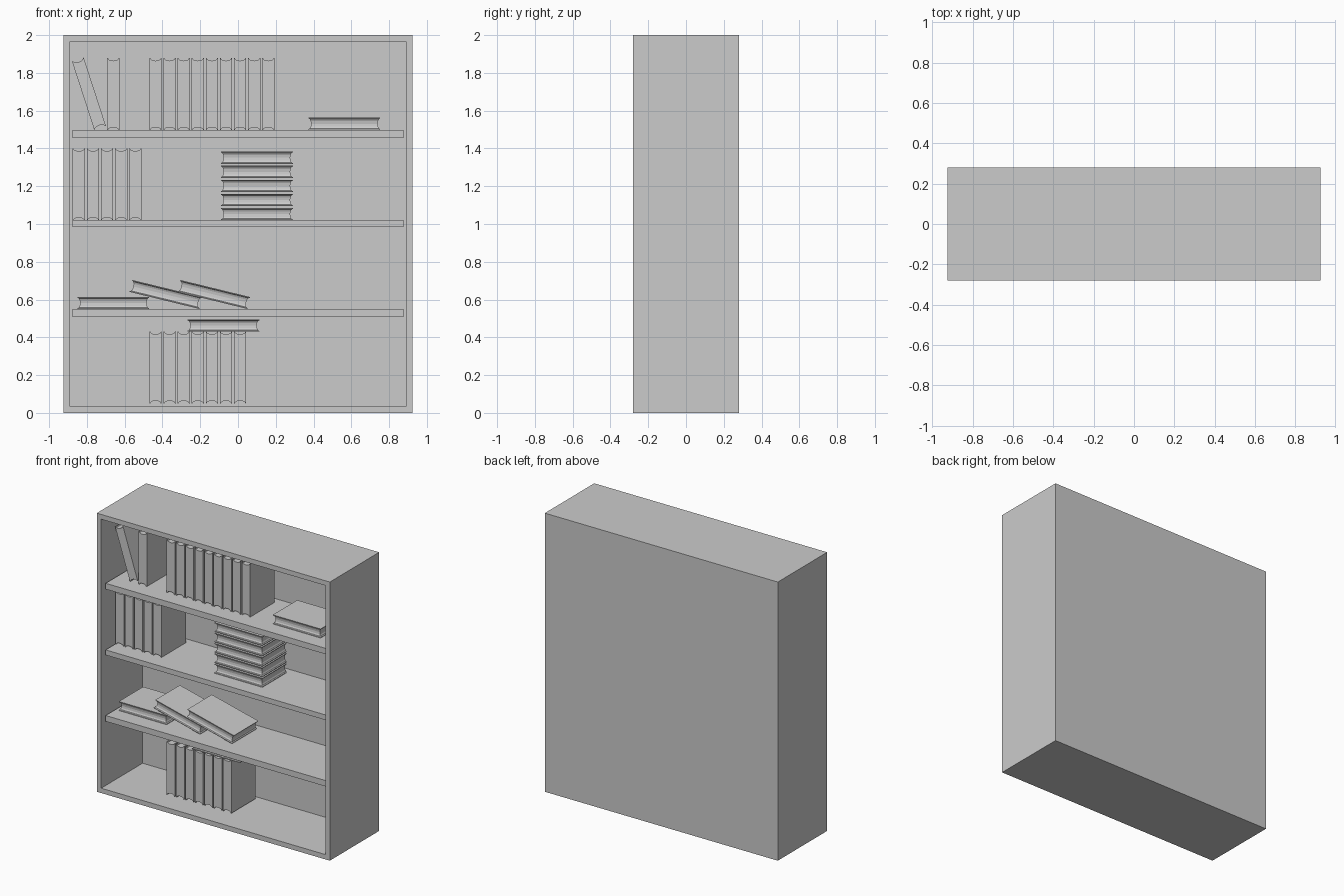
import bpy, bmesh
from math import radians, pi
from mathutils import Matrix, Vector

if "Cube" in bpy.data.objects:
    bpy.data.objects.remove(bpy.data.objects["Cube"])

W, D, H = 1.85, 0.56, 2.0          # case size
BACK_Y = 0.19                      # inner face of the back panel
BL, BD, BT = 0.38, 0.277, 0.065    # book length, depth, thickness
STEP = 0.0746                      # spacing of books in rows and stacks


def to_object(name, bm, matrix=None):
    bmesh.ops.recalc_face_normals(bm, faces=bm.faces)
    mesh = bpy.data.meshes.new(name)
    bm.to_mesh(mesh)
    bm.free()
    ob = bpy.data.objects.new(name, mesh)
    if matrix:
        ob.matrix_world = matrix
    bpy.context.collection.objects.link(ob)
    return ob


def box(lo, hi):
    bm = bmesh.new()
    lo, hi = Vector(lo), Vector(hi)
    size = hi - lo
    m = Matrix.Translation((lo + hi) / 2) @ Matrix.Diagonal((*size, 1))
    bmesh.ops.create_cube(bm, size=1, matrix=m)
    return bm


# Case: solid block with the front inset and pushed back
bm = box((-W / 2, -D / 2, 0), (W / 2, D / 2, H))
bm.normal_update()
front = min(bm.faces, key=lambda f: f.calc_center_median().y)
bmesh.ops.inset_region(bm, faces=[front], thickness=0.049)
inner = bmesh.ops.extrude_discrete_faces(bm, faces=[front])["faces"][0]
for v in inner.verts:
    v.co.y = BACK_Y
to_object("bookcase_frame", bm)

# Shelves, slightly set back from the front
for i, (z0, z1) in enumerate([(0.507, 0.549), (0.983, 1.02), (1.456, 1.498)]):
    to_object(f"shelf_{i + 1}", box((-0.876, -0.25, z0), (0.876, BACK_Y, z1)))


def book(name, x, z, angle=0, spine_front=False):
    """Book centred at x, z; flat spine, hollowed page edges on three sides."""
    half = [(0.5, 0), (0.43, 0), (0.38, 0.007), (0.22, 0.012)]
    levels = half + [(0, 0.014)] + [(-t, d) for t, d in reversed(half)]
    bm = bmesh.new()
    rings = []
    for t, d in levels:
        a, y0, y1 = BL / 2 - d, -BD / 2 + d, BD / 2
        rings.append([bm.verts.new((px, py, t * BT))
                      for px, py in ((-a, y0), (a, y0), (a, y1), (-a, y1))])
    for r, s in zip(rings, rings[1:]):
        for k in range(4):
            n = (k + 1) % 4
            bm.faces.new((r[k], r[n], s[n], s[k]))
    bm.faces.new(rings[0])
    bm.faces.new(rings[-1])
    m = Matrix.Translation((x, 0, z)) @ Matrix.Rotation(radians(angle), 4, 'Y')
    if spine_front:
        m = m @ Matrix.Rotation(pi, 4, 'Z')
    to_object(name, bm, m)


def row(name, x, z, count):
    for i in range(count):
        book(f"{name}_{i + 1}", x + BT / 2 + 0.004 + i * STEP, z + BL / 2, 90, True)


# Upright rows: left edge, shelf height, count
row("top_row_book", -0.473, 1.498, 9)
row("middle_row_book", -0.879, 1.02, 5)
row("bottom_row_book", -0.473, 0.05, 7)

# Stack of lying books
for i in range(5):
    book(f"stack_book_{i + 1}", 0.10, 1.02 + BT / 2 + i * STEP)

# Loose books
book("leaning_book", -0.789, 1.69, 72, True)
book("standing_book", -0.66, 1.498 + BL / 2, 90, True)
book("top_flat_book", 0.563, 1.498 + BT / 2)
book("lower_flat_book", -0.66, 0.549 + BT / 2)
book("tilted_book_1", -0.382, 0.627, 13.7)
book("tilted_book_2", -0.128, 0.627, 13.7)
book("bottom_flat_book", -0.077, 0.43 + BT / 2)
